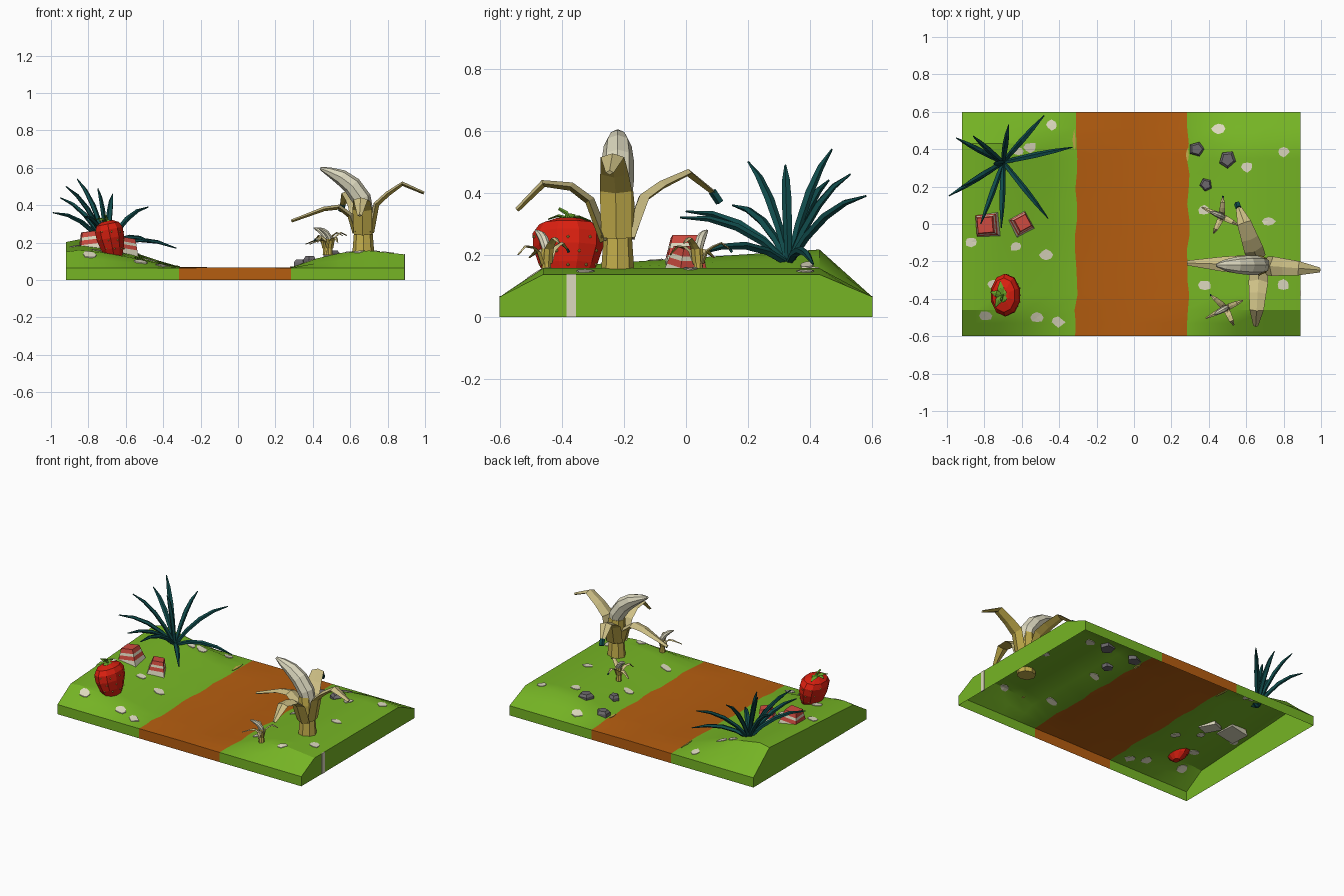
import bpy, bmesh, math, random
from mathutils import Vector, Matrix

if "Cube" in bpy.data.objects:
    bpy.data.objects.remove(bpy.data.objects["Cube"])

random.seed(4)

def material(name, col):
    m = bpy.data.materials.new(name)
    m.diffuse_color = (*col, 1)
    m.use_nodes = True
    m.node_tree.nodes["Principled BSDF"].inputs["Base Color"].default_value = m.diffuse_color
    return m

GRASS = material("grass green", (0.18, 0.46, 0.018))
DIRT = material("dirt orange", (0.46, 0.11, 0.005))
CREAM = material("cream", (0.72, 0.69, 0.52))
RED = material("berry red", (0.70, 0.014, 0.005))
LEAF = material("leaf green", (0.13, 0.35, 0.02))
PEEL = material("banana yellow", (0.55, 0.42, 0.07))
INNER = material("pale peel", (0.62, 0.53, 0.24))
TEAL = material("dark teal", (0.005, 0.07, 0.07))
STONE = material("stone grey", (0.15, 0.14, 0.15))
MEAT = material("candy red", (0.62, 0.07, 0.05))

def finish(name, bm, mats, recalc=True):
    if recalc:
        bmesh.ops.recalc_face_normals(bm, faces=bm.faces[:])
    me = bpy.data.meshes.new(name)
    bm.to_mesh(me)
    bm.free()
    for m in mats:
        me.materials.append(m)
    ob = bpy.data.objects.new(name, me)
    bpy.context.collection.objects.link(ob)
    return ob

def sweep(bm, pts, sizes, side, n=6, mat=lambda i, j: 0, xf=Matrix(), turn=0.0):
    """Closed tube along pts; sizes are half widths (along side, across)."""
    pts = [Vector(p) for p in pts]
    side = Vector(side).normalized()
    rings = []
    for i, p in enumerate(pts):
        t = pts[min(i + 1, len(pts) - 1)] - pts[max(i - 1, 0)]
        nrm = t.cross(side).normalized()
        a, b = sizes[i]
        rings.append([bm.verts.new(xf @ (p + side * a * math.cos(g) + nrm * b * math.sin(g)))
                      for g in (turn + 2 * math.pi * k / n for k in range(n))])
    for i in range(len(rings) - 1):
        for j in range(n):
            k = (j + 1) % n
            f = bm.faces.new((rings[i][j], rings[i][k], rings[i + 1][k], rings[i + 1][j]))
            f.material_index = mat(i, j)
    bm.faces.new(rings[0][::-1]).material_index = mat(0, 0)
    bm.faces.new(rings[-1]).material_index = mat(len(rings) - 2, 0)

def lerp(table, v):
    for (a, p), (b, q) in zip(table, table[1:]):
        if v <= b:
            return p + (q - p) * max(0, (v - a) / (b - a))
    return table[-1][1]

# ---- ground shape: flat path between two banks sloping down at front and back
LX = [(-0.92, 0.095), (-0.85, 0.105), (-0.72, 0.09), (-0.58, 0.063), (-0.44, 0.03), (-0.31, 0.003)]
RX = [(0.29, 0.003), (0.42, 0.05), (0.55, 0.08), (0.70, 0.092), (0.89, 0.072)]
LY = [(-0.6, 0), (-0.46, 0.9), (0.43, 1.45), (0.6, 0)]
RY = [(-0.6, 0), (-0.46, 1), (0.43, 1), (0.6, 0)]

def height(x, y):
    if x < -0.3:
        return 0.065 + lerp(LX, x) * lerp(LY, y)
    if x > 0.28:
        return 0.065 + lerp(RX, x) * lerp(RY, y)
    return 0.067

bm = bmesh.new()
cols = [x for x, _ in LX] + [0] + [x for x, _ in RX]
rows = sorted([-0.6, -0.46, 0.43, 0.6, 0.515, -0.53] + [-0.46 + 0.0809 * k for k in range(1, 11)])
grid = []
for y in rows:
    line = []
    for c, x in enumerate(cols):
        z = height(x, y)
        if c in (5, 7):
            x += random.uniform(-0.009, 0.009)
        line.append(bm.verts.new((x, y, z)))
    grid.append(line)
for r in range(len(rows) - 1):
    for c in range(len(cols) - 1):
        f = bm.faces.new((grid[r][c], grid[r][c + 1], grid[r + 1][c + 1], grid[r + 1][c]))
        f.material_index = 1 if c in (5, 6) else 0
# outer walls, open underneath
rim = [e for e in bm.edges if e.is_boundary]
low = {}
for e in rim:
    for v in e.verts:
        if v not in low:
            low[v] = bm.verts.new((v.co.x, v.co.y, 0))
for e in rim:
    f0 = e.link_faces[0]
    a, b = e.verts
    f = bm.faces.new((a, b, low[b], low[a]))
    f.material_index = f0.material_index
ground = finish("ground", bm, [GRASS, DIRT])
bpy.context.view_layer.objects.active = ground
ground.select_set(True)
bpy.ops.object.shade_smooth_by_angle(angle=math.radians(28))

# ---- thin flower patches lying on the grass
def patch(bm, x, y, rx, ry, n=8):
    def v(px, py, d):
        return bm.verts.new((px, py, height(px, py) + d))
    ring = [(x + rx * s * math.cos(g), y + ry * s * math.sin(g))
            for g, s in ((2 * math.pi * k / n, random.uniform(0.8, 1.2)) for k in range(n))]
    top, bot = ([v(*p, d) for p in ring] for d in (0.004, -0.004))
    ct, cb = v(x, y, 0.004), v(x, y, -0.004)
    for i in range(n):
        j = (i + 1) % n
        bm.faces.new((ct, top[i], top[j]))
        bm.faces.new((cb, bot[j], bot[i]))
        bm.faces.new((top[i], bot[i], bot[j], top[j]))

bm = bmesh.new()
for x, y in [(0.45, 0.51), (0.80, 0.385), (0.605, 0.305), (0.375, 0.075), (0.72, 0.015), (0.38, -0.325),
             (0.80, -0.325), (0.65, -0.45), (-0.44, 0.53), (-0.62, 0.39), (-0.555, 0.41), (-0.87, -0.095),
             (-0.63, -0.12), (-0.47, -0.165), (-0.79, -0.49), (-0.52, -0.50), (-0.405, -0.525), (-0.75, -0.32)]:
    patch(bm, x, y, 0.033, 0.026)
bmesh.ops.create_cube(bm, size=1, matrix=Matrix.Translation((0.89, -0.37, 0.069)) @ Matrix.Diagonal((0.006, 0.03, 0.138, 1)))
finish("grass_patches", bm, [CREAM])
bm = bmesh.new()
patch(bm, -0.32, 0.45, 0.008, 0.05)
patch(bm, 0.285, 0.37, 0.007, 0.03)
finish("path_edge_patches", bm, [PEEL])

# ---- banana plants: trunk, curved fruit, four drooping peels
def banana(name, loc, scale, rot):
    xf = Matrix.Translation(loc) @ Matrix.Rotation(rot, 4, 'Z') @ Matrix.Scale(scale, 4)
    bm = bmesh.new()
    sweep(bm, [(0, 0, -0.03), (0, 0, 0.1), (0, 0, 0.2), (-0.005, 0, 0.25)],
          [(0.055, 0.06), (0.046, 0.05), (0.055, 0.055), (0.05, 0.05)], (0, 1, 0), 8, xf=xf)
    finish(name + "_trunk", bm, [PEEL])
    bm = bmesh.new()
    sweep(bm, [(0.02, 0, 0.18), (-0.01, 0, 0.28), (-0.06, 0, 0.35), (-0.12, 0, 0.395), (-0.185, 0, 0.425), (-0.23, 0, 0.442)],
          [(0.04,) * 2, (0.052,) * 2, (0.052, 0.05), (0.045, 0.042), (0.03, 0.024), (0.009, 0.008)], (0, 1, 0), 8, xf=xf)
    finish(name + "_fruit", bm, [CREAM])
    bm = bmesh.new()
    peels = [((1, -0.08), [(0.04, 0.1), (0.07, 0.25), (0.13, 0.305), (0.21, 0.36), (0.325, 0.31)]),
             ((-1, 0.03), [(0.04, 0.1), (0.07, 0.19), (0.13, 0.235), (0.21, 0.225), (0.385, 0.16)]),
             ((-0.06, -1), [(0.04, 0.09), (0.09, 0.22), (0.15, 0.265), (0.24, 0.275), (0.325, 0.19)]),
             ((-0.36, 1), [(0.04, 0.1), (0.09, 0.23), (0.15, 0.27), (0.24, 0.31), (0.335, 0.24)])]
    for d, path in peels:
        d = Vector((*d, 0)).normalized()
        sweep(bm, [d * r + Vector((0, 0, z)) for r, z in path],
              [(0.05, 0.018), (0.052, 0.016), (0.046, 0.014), (0.038, 0.012), (0.013, 0.008)],
              (-d.y, d.x, 0), 4, lambda i, j: 1 if j < 2 else 0, xf)
    finish(name + "_peels", bm, [PEEL, INNER])
    bm = bmesh.new()
    sweep(bm, [d * 0.325 + Vector((0, 0, 0.25)), d * 0.35 + Vector((0, 0, 0.215))],
          [(0.017, 0.014)] * 2, (-d.y, d.x, 0), 5, xf=xf)
    finish(name + "_stalk", bm, [TEAL])

banana("large_banana", (0.67, -0.22, 0.155), 1.0, 0)
banana("front_small_banana", (0.49, -0.45, 0.142), 0.31, 0.5)
banana("back_small_banana", (0.47, 0.04, 0.142), 0.31, -0.4)

# ---- spiky teal plant
bm = bmesh.new()
base = Vector((-0.70, 0.33, 0.17))
for tip in [(-0.86, 0.47, 0.54), (-0.92, 0.2, 0.5), (-0.95, 0.46, 0.44), (-0.99, 0.15, 0.36), (-0.82, 0.0, 0.34),
            (-0.71, -0.02, 0.32), (-0.46, 0.03, 0.2), (-0.33, 0.41, 0.17), (-0.75, 0.32, 0.49),
            (-0.67, 0.53, 0.46), (-0.48, 0.58, 0.39)]:
    tip = Vector(tip)
    d = tip - base
    ctrl = base + Vector((d.x * 0.45, d.y * 0.45, d.z * 0.5 + 0.09))
    pts = [base * (1 - t) ** 2 + ctrl * 2 * t * (1 - t) + tip * t * t for t in (0, 0.25, 0.5, 0.75, 1)]
    sweep(bm, pts, [(0.011, 0.011), (0.015, 0.013), (0.017, 0.013), (0.013, 0.01), (0.003, 0.003)],
          (-d.y, d.x, 0), 5)
finish("spiky_plant", bm, [TEAL])

# ---- strawberry with crown, stem and seeds
lo, hi = Vector((-0.655, -0.38, 0.09)), Vector((-0.70, -0.38, 0.315))
prof = [(0, 0.025), (0.15, 0.068), (0.35, 0.094), (0.6, 0.113), (0.8, 0.114), (0.93, 0.092), (1, 0.045)]
bm = bmesh.new()
sweep(bm, [lo.lerp(hi, t) for t, _ in prof], [(r, r * 0.69) for _, r in prof], (0, 1, 0), 10)
finish("strawberry", bm, [RED])
bm = bmesh.new()
for t in (0.35, 0.55, 0.75):
    for k in range(9):
        g = (k + (0.5 if t == 0.55 else 0)) * 2 * math.pi / 9
        r = lerp(prof, t) * 0.97
        p = lo.lerp(hi, t) + Vector((0.69 * r * math.cos(g), r * math.sin(g), 0))
        bmesh.ops.create_icosphere(bm, subdivisions=1, radius=0.005, matrix=Matrix.Translation(p))
finish("strawberry_seeds", bm, [PEEL])
bm = bmesh.new()
for k in range(5):
    g = 0.4 + k * 2 * math.pi / 5
    d = Vector((math.cos(g) * 0.8, math.sin(g), 0))
    sweep(bm, [hi + d * r + Vector((-0.01 - 0.0 * r, 0, z + 0.25 * -d.x * r * -1 * -1)) for r, z in
               [(0.0, 0.004), (0.035, 0.008), (0.075, -0.008)]],
          [(0.012, 0.004), (0.018, 0.004), (0.002, 0.002)], (-d.y, d.x, 0), 4)
sweep(bm, [hi, hi + Vector((-0.005, -0.005, 0.02)), hi + Vector((-0.01, -0.03, 0.034))],
      [(0.007, 0.007)] * 2 + [(0.005, 0.005)], (1, 0, 0), 5)
finish("strawberry_crown", bm, [LEAF])

# ---- striped candy blocks
def block(name, x, y, z, r, h, rot, tilt):
    xf = Matrix.Translation((x, y, z)) @ Matrix.Rotation(rot, 4, 'Z') @ Matrix.Rotation(tilt, 4, 'Y')
    bm = bmesh.new()
    levels = [-0.15, 0.3, 0.55, 0.72, 1]
    sweep(bm, [(0, 0, h * t) for t in levels], [(r * (1.36 - 0.5 * t),) * 2 for t in levels], (0, 1, 0), 4,
          lambda i, j: i % 2, xf, math.pi / 4)
    finish(name, bm, [CREAM, MEAT])

block("large_candy_block", -0.785, -0.005, 0.165, 0.066, 0.095, 0.08, -0.12)
block("small_candy_block", -0.605, 0.0, 0.14, 0.055, 0.085, 0.5, 0.15)

# ---- stones
for i, (x, y, r) in enumerate([(0.335, 0.4, 0.045), (0.50, 0.345, 0.05), (0.385, 0.21, 0.037)]):
    bm = bmesh.new()
    z = height(x, y)
    sweep(bm, [(x, y, z - 0.015), (x, y, z + 0.01), (x, y, z + 0.025)],
          [(r, r * 0.9), (r, r * 0.9), (r * 0.7, r * 0.65)], (math.cos(i), math.sin(i), 0), 5)
    finish("stone_%d" % (i + 1), bm, [STONE])
